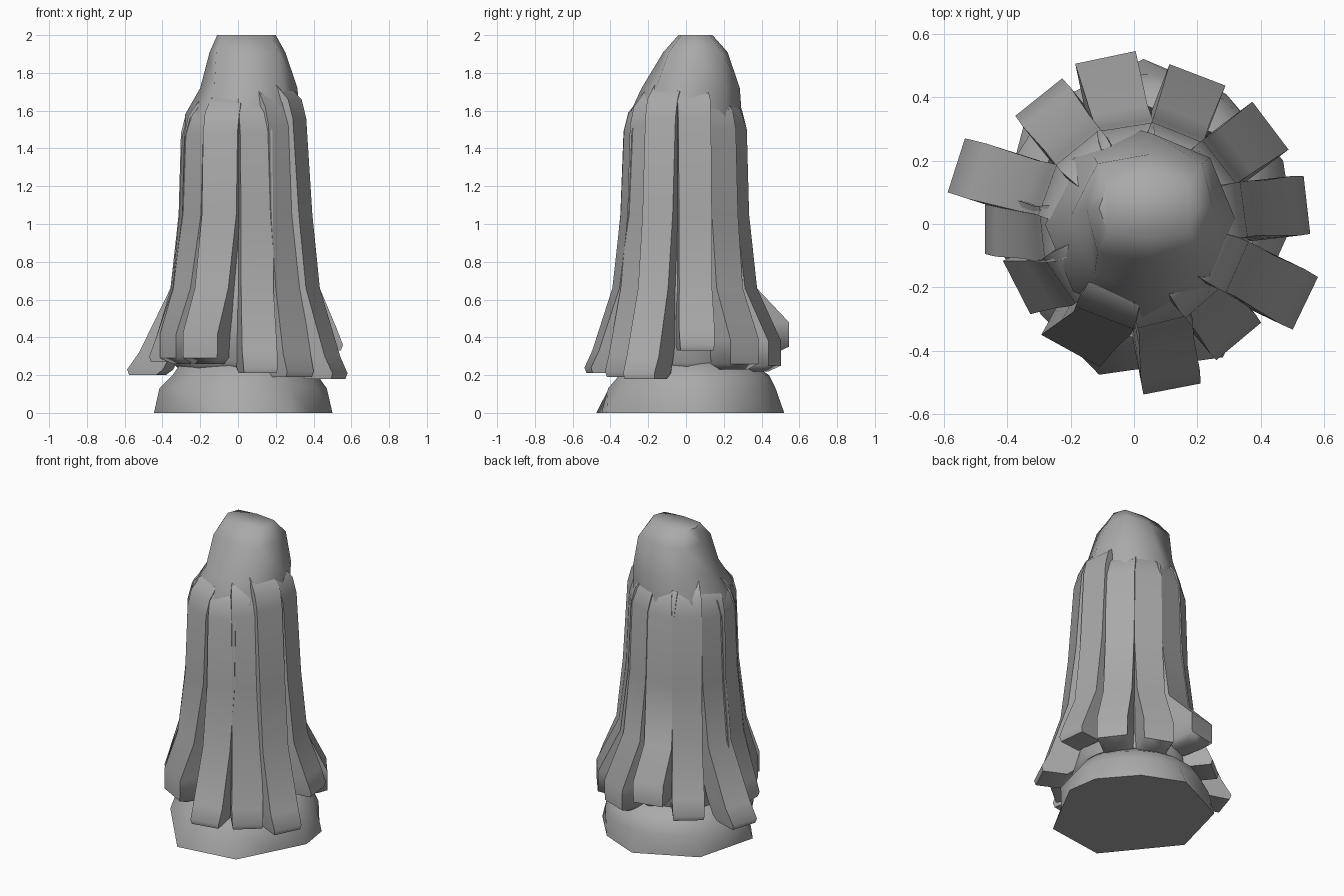
import bpy, bmesh, math
from mathutils import Vector

cube = bpy.data.objects.get("Cube")
if cube:
    bpy.data.objects.remove(cube)

stone = bpy.data.materials.new("grey stone")
stone.use_nodes = True
GREY = (0.4, 0.4, 0.4, 1)
stone.diffuse_color = GREY
stone.node_tree.nodes["Principled BSDF"].inputs["Base Color"].default_value = GREY


def loft(name, rings, angle):
    """Skin a stack of equal point loops and cap both ends."""
    bm = bmesh.new()
    loops = [[bm.verts.new(p) for p in ring] for ring in rings]
    n = len(loops[0])
    for a, b in zip(loops, loops[1:]):
        for i in range(n):
            j = (i + 1) % n
            bm.faces.new((a[i], a[j], b[j], b[i]))
    bm.faces.new(loops[0])
    bm.faces.new(loops[-1])
    bmesh.ops.recalc_face_normals(bm, faces=bm.faces)
    mesh = bpy.data.meshes.new(name)
    bm.to_mesh(mesh)
    bm.free()
    mesh.materials.append(stone)
    ob = bpy.data.objects.new(name, mesh)
    bpy.context.collection.objects.link(ob)
    bpy.ops.object.select_all(action='DESELECT')
    ob.select_set(True)
    bpy.context.view_layer.objects.active = ob
    bpy.ops.object.shade_smooth_by_angle(angle=math.radians(angle))


def ring(z, x0, x1, y0, y1, angles, power=1):
    """Polygon filling the given extents at height z; low power is squarer."""
    def squash(v):
        return math.copysign(abs(v) ** power, v) if abs(v) > .001 else 0
    return [((x0 + x1) / 2 + (x1 - x0) / 2 * squash(math.cos(a)),
             (y0 + y1) / 2 + (y1 - y0) / 2 * squash(math.sin(a)), z) for a in angles]


# Column with its blunt off-centre top
eighths = [math.tau * i / 8 for i in range(8)]
blunt_top = [(2.0, -.11, .2, -.04, .14), (1.91, -.15, .25, -.12, .22)]
column = [(1.72, -.2, .315, -.235, .285), (1.58, -.28, .325, -.3, .295),
          (1.05, -.285, .35, -.305, .3), (.6, -.32, .38, -.345, .345),
          (.27, -.35, .4, -.37, .38), (.2, -.28, .34, -.28, .32)]
loft("column", [ring(*r, eighths, .55) for r in blunt_top]
     + [ring(*r, eighths) for r in column], 60)

# Spreading foot: rounded above, uneven corners on the ground
corners = [(.47, .2), (.29, .41), (.03, .52), (-.34, .34), (-.445, -.06),
           (-.11, -.475), (.28, -.42), (.5, 0)]
ground = []
for i, c in enumerate(corners):
    here, after = Vector((*c, 0)), Vector((*corners[(i + 1) % len(corners)], 0))
    ground += [here, here.lerp(after, .5)]
headings = [math.atan2(p.y, p.x) for p in ground]
foot = [(.27, -.3, .36, -.31, .34), (.2, -.35, .42, -.36, .44),
        (.13, -.42, .47, -.42, .475)]
loft("foot", [ring(*r, headings) for r in foot] + [ground], 60)

CENTRE = Vector((.02, 0, 0))


def drip(name, body, tip, bottom, top, width, bulge, soft):
    """Hanging strip: straight down the column, then flared out to its tip."""
    a = math.radians(body)
    out = Vector((math.cos(a), math.sin(a), 0))
    end = Vector((*tip, 0))
    flare = (end - CENTRE).normalized()
    mid = (out + flare).normalized()
    knee = CENTRE + mid * (.37 + bulge)
    # height, outer point, facing, width, depth
    stations = [(top, CENTRE + out * .21, out, width * .85, .08),
                (top - .1, CENTRE + out * (.285 + bulge / 2), out, width, .13),
                (top - .2, CENTRE + out * (.312 + bulge / 2), out, width, .13),
                (1.05, CENTRE + out * (.325 + bulge), out, width, .13),
                (.66, knee, mid, width, .15),
                (bottom + (.16 if soft else .12),
                 knee.lerp(end, 1 if soft else .72), flare, width * 1.08, .18),
                (bottom + .03, end, flare, width * 1.05, .2),
                (bottom, end - flare * (.06 if soft else .01), flare,
                 width * (.75 if soft else 1), .15)]
    rings = []
    for z, p, d, w, depth in stations:
        side = Vector((-d.y, d.x, 0)) * w / 2
        back = d * depth
        rings.append([(q.x, q.y, z) for q in
                      (p - side, p + side, p + side - back, p - side - back)])
    loft(name, rings, 60)


# body angle, tip position, bottom, top, width, bulge, soft tip
drips = [(160, (-.56, .185), .2, 1.68, .17, 0, 0),
         (186, (-.47, 0), .27, 1.66, .18, 0, 0),
         (215, (-.37, -.2), .26, 1.67, .175, 0, 1),
         (249, (-.2, -.4), .26, 1.69, .195, .01, 1),
         (284, (.12, -.52), .21, 1.69, .175, .01, 0),
         (311, (.33, -.37), .19, 1.72, .175, .01, 0),
         (336, (.54, -.25), .18, 1.76, .175, .045, 0),
         (8, (.545, .06), .33, 1.76, .175, .035, 0),
         (38, (.43, .31), .23, 1.7, .175, .01, 1),
         (68, (.2, .47), .22, 1.7, .175, 0, 1),
         (99, (-.09, .525), .32, 1.7, .18, -.005, 1),
         (129, (-.3, .4), .25, 1.7, .18, 0, 0)]
for i, d in enumerate(drips):
    drip(f"drip_{i + 1}", *d)
